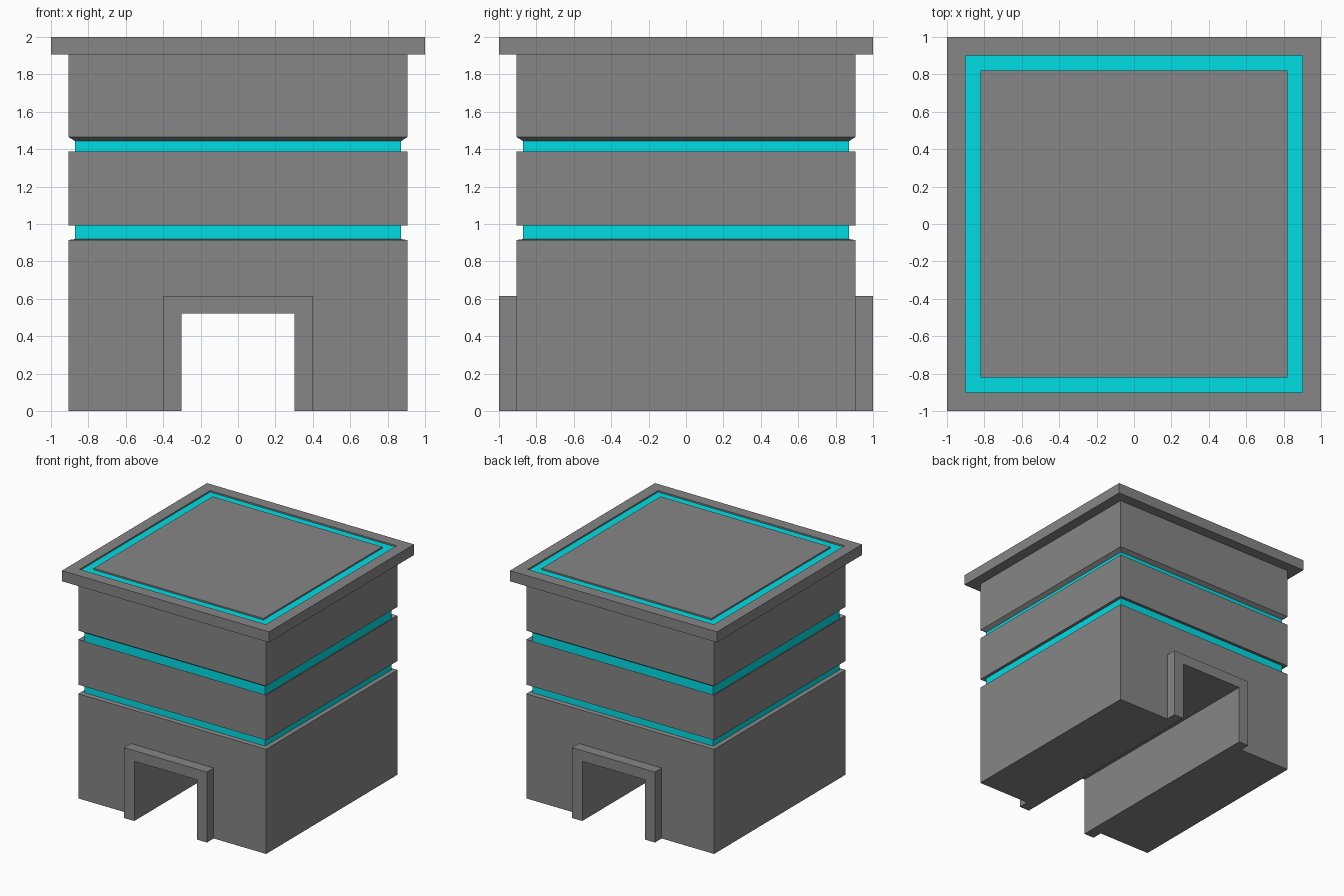
import bpy, bmesh

if "Cube" in bpy.data.objects:
    bpy.data.objects.remove(bpy.data.objects["Cube"])


def material(name, rgb):
    mat = bpy.data.materials.new(name)
    mat.diffuse_color = (*rgb, 1)
    mat.use_nodes = True
    mat.node_tree.nodes["Principled BSDF"].inputs["Base Color"].default_value = mat.diffuse_color
    return mat


grey = material("dark_grey", (0.24, 0.24, 0.24))
cyan = material("cyan_glow", (0.0, 0.72, 0.77))


def finish(name, bm):
    bmesh.ops.recalc_face_normals(bm, faces=bm.faces)
    mesh = bpy.data.meshes.new(name)
    bm.to_mesh(mesh)
    bm.free()
    mesh.materials.append(grey)
    obj = bpy.data.objects.new(name, mesh)
    bpy.context.collection.objects.link(obj)
    return obj


def square_loft(name, profile):
    """Stack square rings given as (half width, z, cyan above this ring)."""
    bm = bmesh.new()
    rings = [[bm.verts.new((sx * r, sy * r, z))
              for sx, sy in ((-1, -1), (1, -1), (1, 1), (-1, 1))]
             for r, z, _ in profile]
    bm.faces.new(rings[0][::-1])
    bm.faces.new(rings[-1])
    for a, b, (_, _, glow) in zip(rings, rings[1:], profile):
        for i in range(4):
            j = (i + 1) % 4
            bm.faces.new((a[i], a[j], b[j], b[i])).material_index = glow
    obj = finish(name, bm)
    obj.data.materials.append(cyan)
    return obj


def prism_y(name, outline, y0, y1):
    """Extrude an x-z outline along y."""
    bm = bmesh.new()
    face = bm.faces.new([bm.verts.new((x, y0, z)) for x, z in outline])
    ext = bmesh.ops.extrude_face_region(bm, geom=[face])
    verts = [v for v in ext["geom"] if isinstance(v, bmesh.types.BMVert)]
    bmesh.ops.translate(bm, verts=verts, vec=(0, y1 - y0, 0))
    return finish(name, bm)


W, G = 0.907, 0.872          # wall and groove half widths
DX, DZ = 0.302, 0.522        # doorway half width and height

# Tower shell: walls, two lit grooves, overhanging roof with a lit channel
tower = square_loft("tower", [
    (W, 0, 0), (W, 0.914, 0),
    (G, 0.919, 1), (G, 1.0, 0),
    (W, 0.993, 0), (W, 1.388, 0),
    (G, 1.367, 1), (G, 1.443, 0),
    (W, 1.466, 0), (W, 1.907, 0),
    (1, 1.907, 0), (1, 2, 0),
    (0.9, 2, 0), (0.9, 1.987, 1),
    (0.82, 1.987, 0), (0.82, 2, 0)])

# Passage running straight through the base
cutter = prism_y("passage_cutter",
                 [(-DX, -0.2), (DX, -0.2), (DX, DZ), (-DX, DZ)], -1.2, 1.2)
cutter.hide_render = True
cut = tower.modifiers.new("passage", 'BOOLEAN')
cut.operation = 'DIFFERENCE'
cut.solver = 'EXACT'
cut.object = cutter
bpy.context.view_layer.objects.active = tower
bpy.ops.object.modifier_apply(modifier=cut.name)
bpy.data.objects.remove(cutter)

# Door frames front and back
arch = [(-0.4, 0), (-0.4, 0.615), (0.4, 0.615), (0.4, 0),
        (DX, 0), (DX, DZ), (-DX, DZ), (-DX, 0)]
prism_y("front_door_frame", arch, -1, -W)
prism_y("back_door_frame", arch, W, 1)
